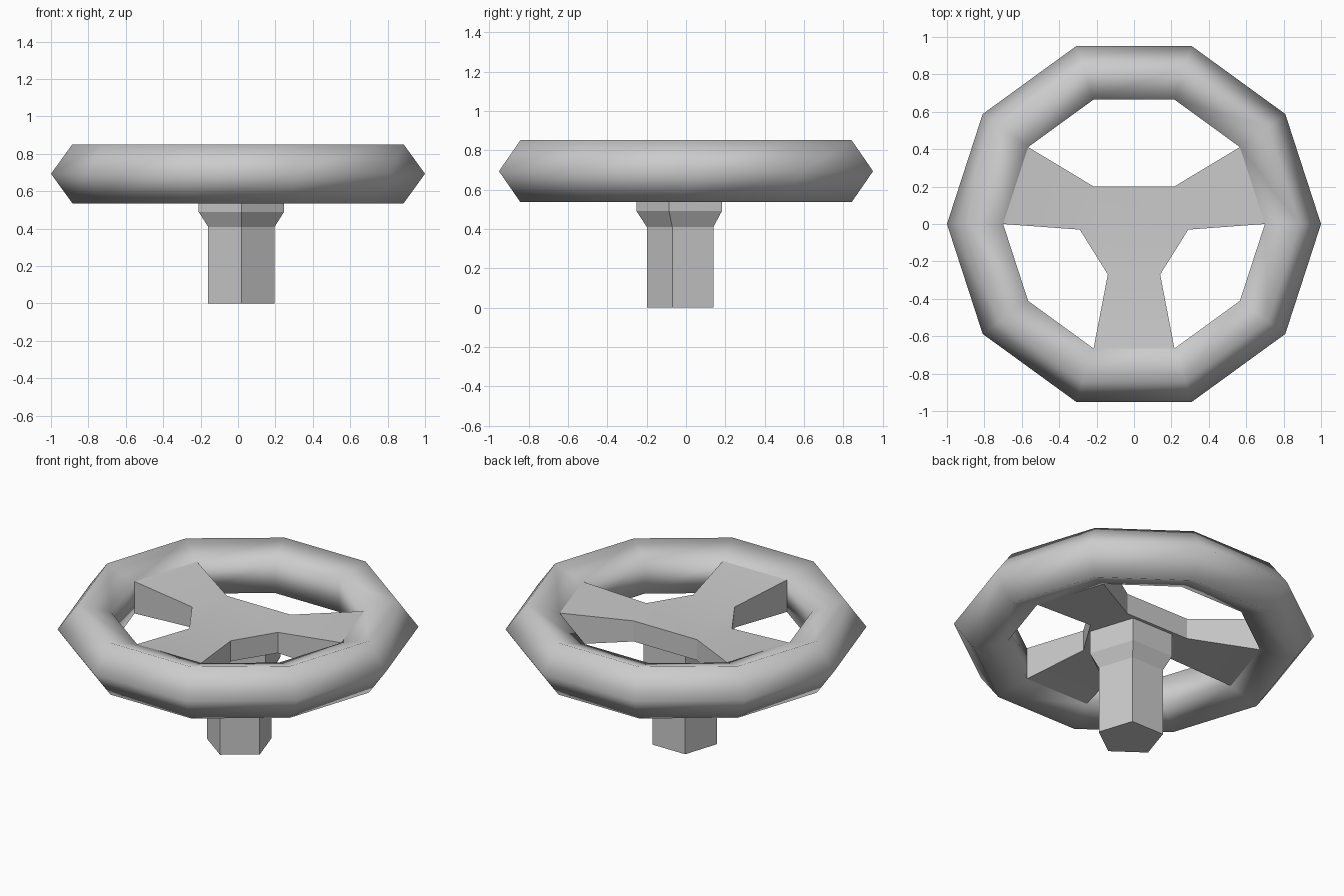
import bpy, bmesh
from math import cos, sin, pi, radians

if "Cube" in bpy.data.objects:
    bpy.data.objects.remove(bpy.data.objects["Cube"])

ZC = 0.6935      # mid height of the wheel
R, T = 0.834, 0.166   # ring radius, tube radius
N, M = 10, 5     # ring segments, tube sides


def make(name, verts, faces, smooth):
    me = bpy.data.meshes.new(name)
    me.from_pydata(verts, [], faces)
    bm = bmesh.new()
    bm.from_mesh(me)
    bmesh.ops.recalc_face_normals(bm, faces=bm.faces)
    bm.to_mesh(me)
    bm.free()
    ob = bpy.data.objects.new(name, me)
    bpy.context.collection.objects.link(ob)
    for p in me.polygons:
        p.use_smooth = smooth
    return ob


# Rim: ten-sided ring with a five-sided tube, open where the spokes join
verts = []
for i in range(N):
    a = 2 * pi * i / N
    for j in range(M):
        b = 2 * pi * j / M
        r = R + T * cos(b)
        verts.append((r * cos(a), r * sin(a), ZC + T * sin(b)))
faces = []
for i in range(N):
    for j in range(M):
        if j == 2 and i in (0, 4, 7):
            continue
        k, l = (i + 1) % N, (j + 1) % M
        faces.append((i * M + j, k * M + j, k * M + l, i * M + l))
make("wheel_rim", verts, faces, True)

# Hub with three spokes reaching the inner faces of the rim
ri, hz = R - T * cos(pi / 5), T * sin(pi / 5)


def rim_pt(k):
    a = 2 * pi * k / N
    return (ri * cos(a), ri * sin(a), hz)


HUB = 0.063
outline = [rim_pt(1), (.215, .2, HUB), (-.215, .2, HUB), rim_pt(4), rim_pt(5),
           (-.29, -.03, HUB), (-.14, -.27, HUB), rim_pt(7), rim_pt(8),
           (.14, -.27, HUB), (.29, -.03, HUB), rim_pt(0)]
n = len(outline)
verts = [(x, y, ZC + s * h) for s in (1, -1) for x, y, h in outline]
caps = [(1, 2, 5, 6, 9, 10), (0, 1, 10, 11), (3, 4, 5, 2), (7, 8, 9, 6)]
faces = caps + [tuple(v + n for v in c) for c in caps]
for i in range(n):
    if i in (3, 7, 11):      # open ends against the rim
        continue
    j = (i + 1) % n
    faces.append((i, j, j + n, i + n))
spokes = make("hub_spokes", verts, faces, False)
bpy.context.view_layer.objects.active = spokes
spokes.select_set(True)
bpy.ops.object.shade_smooth_by_angle(angle=radians(30))

# Column: five-sided post that flares under the hub
levels = [(0.187, 0.0), (0.187, 0.41), (0.24, 0.49), (0.24, 0.66)]
verts = []
for r, z in levels:
    for j in range(5):
        a = -pi / 2 + 2 * pi * j / 5
        verts.append((0.018 + r * cos(a), -0.012 + r * sin(a), z))
faces = [(0, 1, 2, 3, 4), (15, 16, 17, 18, 19)]
for i in range(len(levels) - 1):
    for j in range(5):
        k = (j + 1) % 5
        faces.append((i * 5 + j, i * 5 + k, i * 5 + 5 + k, i * 5 + 5 + j))
make("column", verts, faces, False)
